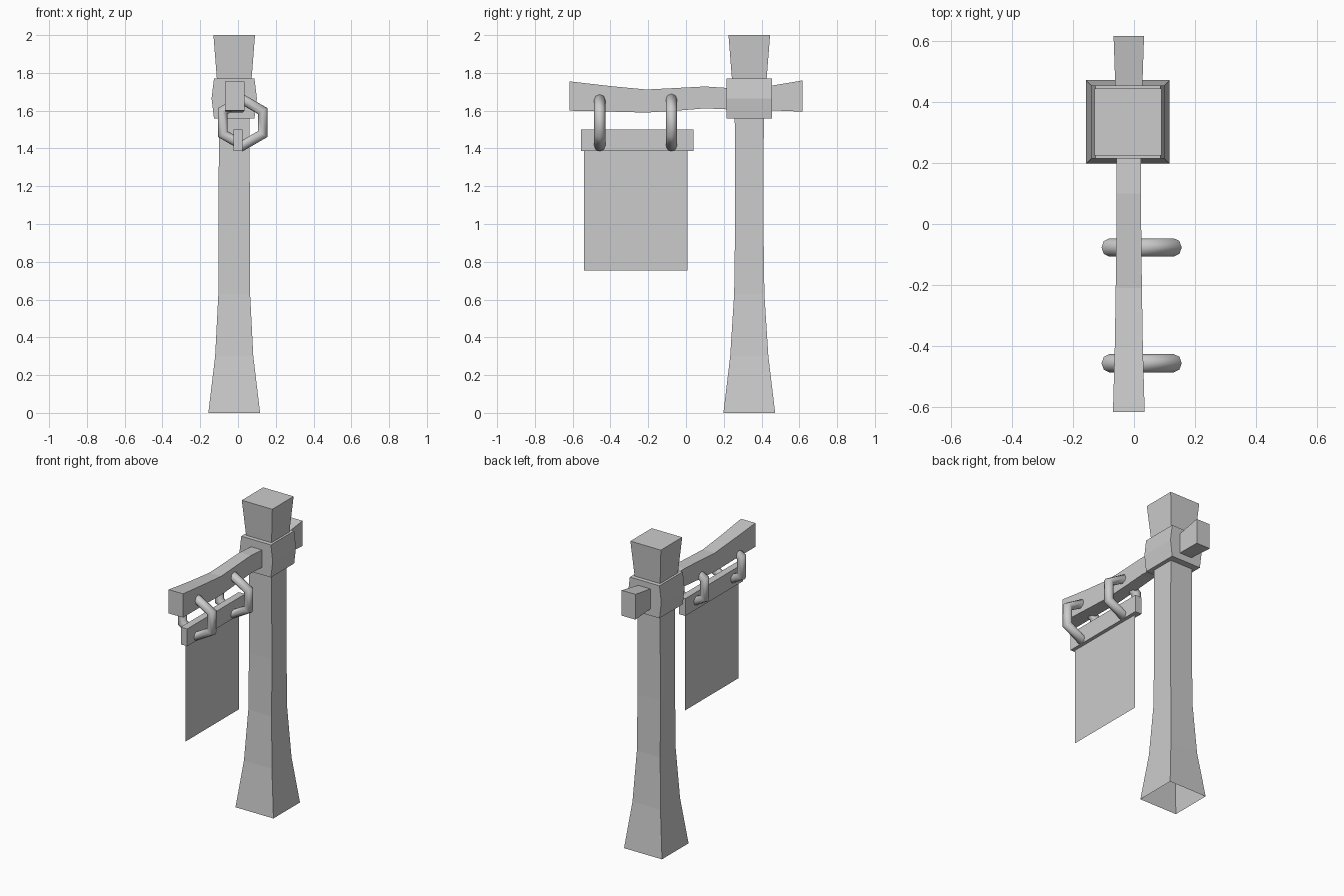
import bpy, bmesh, math
from mathutils import Vector

old = bpy.data.objects.get("Cube")
if old:
    bpy.data.objects.remove(old, do_unlink=True)

grey = bpy.data.materials.new("plain_grey")
grey.use_nodes = True
grey.diffuse_color = (0.6, 0.6, 0.6, 1)
grey.node_tree.nodes["Principled BSDF"].inputs["Base Color"].default_value = (0.6, 0.6, 0.6, 1)


def finish(name, bm):
    bmesh.ops.recalc_face_normals(bm, faces=bm.faces)
    mesh = bpy.data.meshes.new(name)
    bm.to_mesh(mesh)
    bm.free()
    mesh.materials.append(grey)
    obj = bpy.data.objects.new(name, mesh)
    bpy.context.collection.objects.link(obj)
    return obj


def loft(name, sections, cap_start=True):
    """Skin a row of four-cornered sections and cap the ends."""
    bm = bmesh.new()
    rings = [[bm.verts.new(p) for p in s] for s in sections]
    for a, b in zip(rings, rings[1:]):
        for i in range(4):
            j = (i + 1) % 4
            bm.faces.new((a[i], a[j], b[j], b[i]))
    bm.faces.new(rings[-1])
    if cap_start:
        bm.faces.new(rings[0])
    return finish(name, bm)


CORNERS = ((-1, -1), (1, -1), (1, 1), (-1, 1))
POST = Vector((-0.02, 0.335, 0))


def level(z, hx, hy):
    return [POST + Vector((sx * hx, sy * hy, z)) for sx, sy in CORNERS]


def across(y, half, low, high, x=-0.017):
    mid, tall = (low + high) / 2, (high - low) / 2
    return [(x + sx * half, y, mid + sz * tall) for sx, sz in CORNERS]


# Flared post, open underneath
loft("post", [level(*s) for s in (
    (0, 0.137, 0.137), (0.3, 0.101, 0.101), (0.63, 0.084, 0.08),
    (1.0, 0.083, 0.075), (1.56, 0.081, 0.077), (1.77, 0.092, 0.092),
    (2.0, 0.11, 0.11))], cap_start=False)

# Collar with ridged sides
loft("collar", [level(*s) for s in (
    (1.558, 0.107, 0.12), (1.665, 0.12, 0.12), (1.77, 0.107, 0.12))])

# Sagging crossbeam
loft("crossbeam", [across(*s) for s in (
    (-0.617, 0.052, 1.6, 1.755), (-0.4, 0.046, 1.595, 1.73),
    (-0.21, 0.043, 1.59, 1.712), (-0.05, 0.041, 1.6, 1.72),
    (0.1, 0.04, 1.612, 1.728), (0.22, 0.04, 1.607, 1.72),
    (0.44, 0.044, 1.602, 1.73), (0.617, 0.05, 1.595, 1.76))])

# Rail that carries the cloth
loft("banner_rail", [across(y, 0.023, 1.387, 1.5, 0) for y in (-0.557, 0.04)])

# Thin hanging cloth
bm = bmesh.new()
bm.faces.new([bm.verts.new((0, y, z)) for y, z in
              ((-0.541, 0.753), (0.009, 0.753), (0.009, 1.39), (-0.541, 1.39))])
finish("banner_cloth", bm)

# Six-sided links around beam and rail
for name, y in (("front_link", -0.457), ("back_link", -0.077)):
    bpy.ops.mesh.primitive_torus_add(
        major_segments=6, minor_segments=8, major_radius=0.122, minor_radius=0.03,
        location=(0.025, y, 1.537), rotation=(math.pi / 2, math.pi / 6, 0))
    link = bpy.context.object
    link.name = name
    link.data.materials.append(grey)
    bpy.ops.object.shade_smooth_by_angle(angle=math.radians(65))
